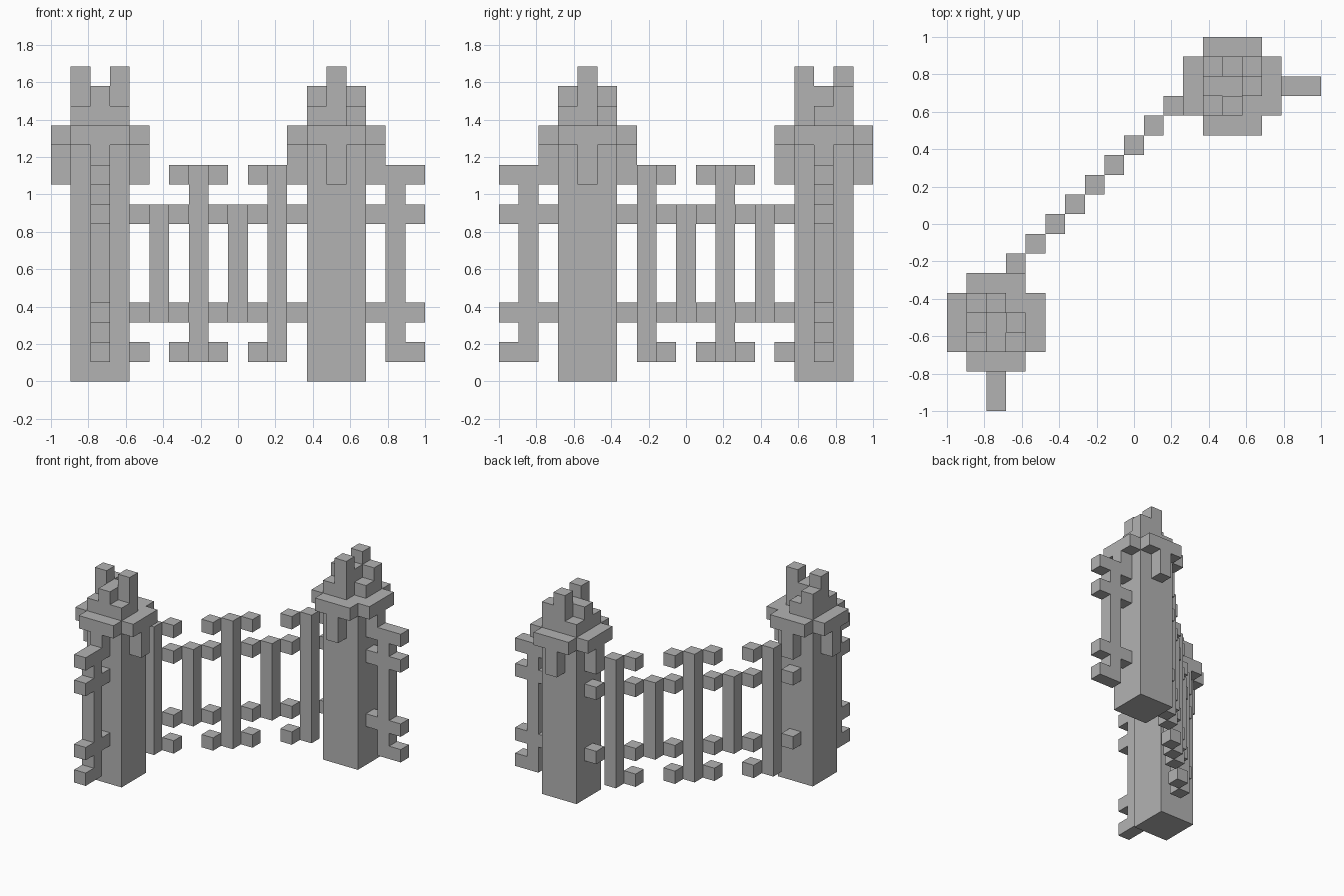
import bpy
import bmesh
from mathutils import Vector

if "Cube" in bpy.data.objects:
    bpy.data.objects.remove(bpy.data.objects["Cube"], do_unlink=True)

U = 2 / 19          # edge length of one block
HALF = 9.5          # half the footprint in blocks

stone = bpy.data.materials.new("plain_grey")
stone.use_nodes = True
GREY = (0.45, 0.45, 0.45, 1)
stone.diffuse_color = GREY
stone.node_tree.nodes["Principled BSDF"].inputs["Base Color"].default_value = GREY


def block(xs, ys, zs):
    """Set of block cells filling the given ranges."""
    return {(x, y, z) for x in xs for y in ys for z in zs}


def column(x, y, bottom, top):
    return block([x], [y], range(bottom, top))


def build(name, cells):
    """Outer shell of a set of block cells, with flat areas joined."""
    bm = bmesh.new()
    verts = {}

    def vert(p):
        key = tuple(round(c) for c in p)
        if key not in verts:
            x, y, z = key
            verts[key] = bm.verts.new(((x - HALF) * U, (y - HALF) * U, z * U))
        return verts[key]

    for cell in sorted(cells):
        for axis in range(3):
            for side in (0, 1):
                step = Vector((0, 0, 0))
                step[axis] = 2 * side - 1
                if tuple(round(c) for c in Vector(cell) + step) in cells:
                    continue
                a, b = Vector((0, 0, 0)), Vector((0, 0, 0))
                a[(axis + 1) % 3] = 1
                b[(axis + 2) % 3] = 1
                o = Vector(cell)
                o[axis] += side
                ring = [o, o + a, o + a + b, o + b]
                bm.faces.new([vert(p) for p in (ring if side else ring[::-1])])
    bmesh.ops.dissolve_limit(bm, angle_limit=0.01, verts=bm.verts[:], edges=bm.edges[:])
    mesh = bpy.data.meshes.new(name)
    bm.to_mesh(mesh)
    bm.free()
    mesh.materials.append(stone)
    bpy.context.collection.objects.link(bpy.data.objects.new(name, mesh))


# Top heights of the stepped crown, front row first
CROWN = ((14, 15, 14), (16, 15, 16), (15, 14, 13))


def pillar(name, cx, cy, turned):
    near_x, near_y = range(cx - 1, cx + 2), range(cy - 1, cy + 2)
    wide_x, wide_y = range(cx - 2, cx + 3), range(cy - 2, cy + 3)
    build(name + "_pillar", block(near_x, near_y, range(12)))
    # Cross-shaped cap with a bracket hanging under each arm
    cap = block(wide_x, near_y, [12]) | block(near_x, wide_y, [12])
    for dx, dy in ((2, 0), (-2, 0), (0, 2), (0, -2)):
        cap |= column(cx + dx, cy + dy, 10, 12)
    build(name + "_cap", cap)
    # Crown of uneven steps, quarter-turned on the second pillar
    crown = set()
    for j, row in enumerate(CROWN, -1):
        for i, top in enumerate(row, -1):
            dx, dy = (j, -i) if turned else (i, j)
            crown |= column(cx + dx, cy + dy, 13, top)
    build(name + "_crown", crown)


def railing(name, path, kinds):
    """Posts and crosspiece blocks set along a path of cells."""
    for n, ((x, y), kind) in enumerate(zip(path, kinds)):
        if kind == "tall":
            build(f"{name}_tall_post_{n}", column(x, y, 1, 11))
        elif kind == "short":
            build(f"{name}_short_post_{n}", column(x, y, 3, 9))
        else:
            levels = (3, 8) if kind == "rail" else (1, 3, 8, 10)
            build(f"{name}_rails_{n}", block([x], [y], levels))


pillar("front", 2, 4, False)
pillar("back", 14, 16, True)

# Diagonal fence between the pillars
half = ["rail", "tall", "ends", "short", "ends"]
railing("fence", [(x, x + 4) for x in range(2, 13)], half + ["tall"] + half[::-1])

# Short stub railings on the outer sides
stub = ["rail", "tall", "ends"]
railing("front_stub", [(2, y) for y in (2, 1, 0)], stub)
railing("back_stub", [(x, 16) for x in (16, 17, 18)], stub)
